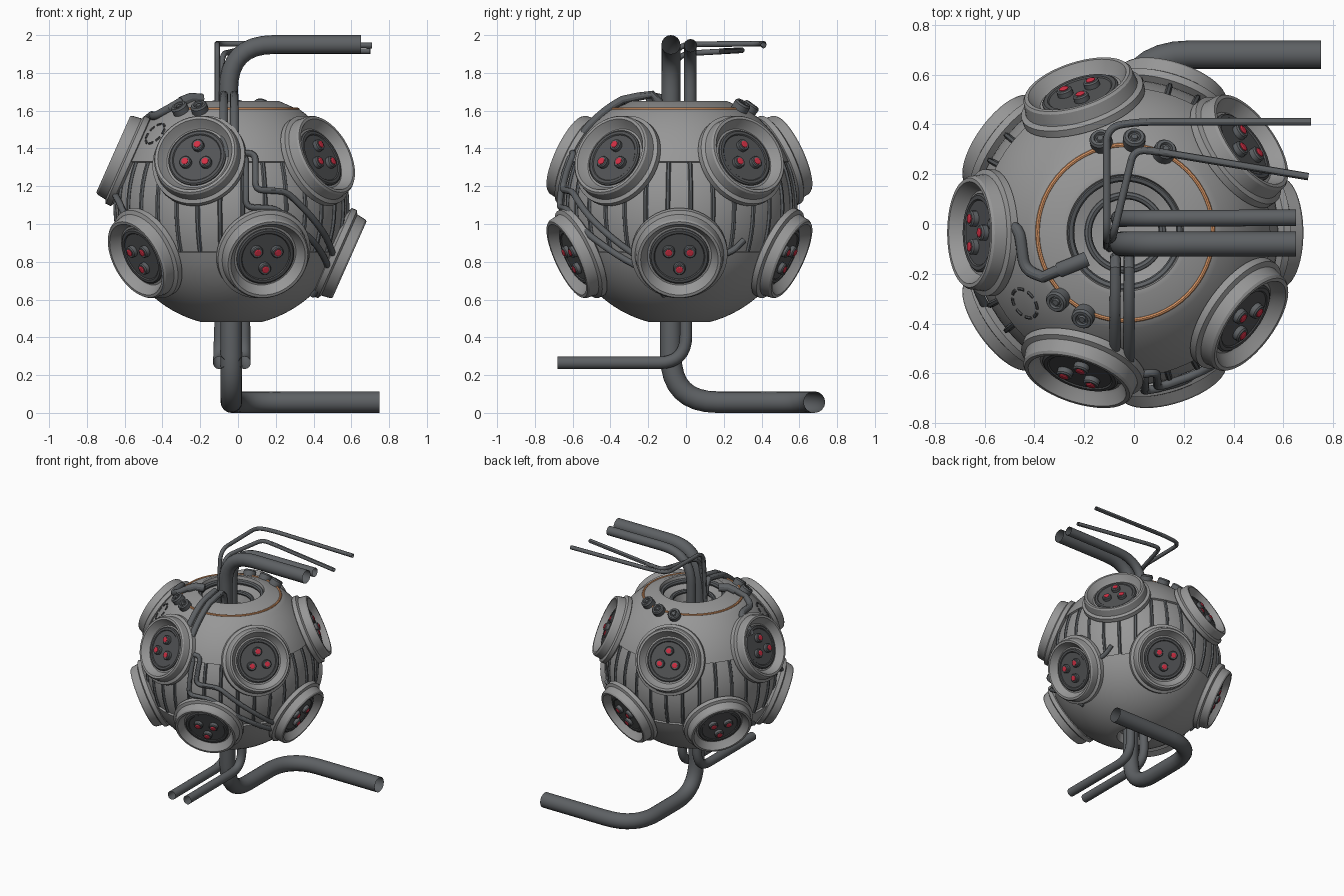
import bpy, bmesh
from math import sin, cos, pi, radians, sqrt, asin
from mathutils import Vector, Matrix

cube = bpy.data.objects.get("Cube")
if cube:
    bpy.data.objects.remove(cube)

C = Vector((-0.035, -0.035, 1.09))   # centre of the sphere
R = 0.63


def material(name, rgb):
    m = bpy.data.materials.new(name)
    m.use_nodes = True
    m.diffuse_color = (*rgb, 1)
    m.node_tree.nodes["Principled BSDF"].inputs["Base Color"].default_value = (*rgb, 1)
    return m


BODY = material("hull grey", (0.31, 0.31, 0.31))
PIPE = material("pipe grey", (0.11, 0.118, 0.126))
PLATE = material("plate grey", (0.085, 0.088, 0.092))
ORANGE = material("orange trim", (0.75, 0.33, 0.14))
RED = material("red lamp", (0.65, 0.03, 0.06))


def smooth(ob):
    bpy.ops.object.select_all(action="DESELECT")
    bpy.context.view_layer.objects.active = ob
    ob.select_set(True)
    bpy.ops.object.shade_smooth_by_angle(angle=radians(30))


def lathe(name, profile, mat, matrix, segs=40):
    """Turn a (radius, height) profile around the local z axis."""
    bm = bmesh.new()
    rings = []
    for r, z in profile:
        if r == 0:
            rings.append([bm.verts.new((0, 0, z))] * segs)
        else:
            rings.append([bm.verts.new((r * cos(2 * pi * i / segs), r * sin(2 * pi * i / segs), z))
                          for i in range(segs)])
    for a, b in zip(rings, rings[1:]):
        for i in range(segs):
            j = (i + 1) % segs
            bm.faces.new(list(dict.fromkeys((a[i], a[j], b[j], b[i]))))
    bmesh.ops.recalc_face_normals(bm, faces=bm.faces)
    me = bpy.data.meshes.new(name)
    bm.to_mesh(me)
    bm.free()
    me.materials.append(mat)
    ob = bpy.data.objects.new(name, me)
    ob.matrix_world = matrix
    bpy.context.collection.objects.link(ob)
    smooth(ob)
    return ob


def fillet(pts, rad, steps=8):
    """Round the inner corners of a path."""
    pts = [Vector(p) for p in pts]
    out = [pts[0]]
    for a, b, c in zip(pts, pts[1:], pts[2:]):
        d = min(rad, (a - b).length * 0.49, (c - b).length * 0.49)
        s, e = b + (a - b).normalized() * d, b + (c - b).normalized() * d
        for i in range(steps + 1):
            t = i / steps
            out.append(s * (1 - t) ** 2 + b * 2 * t * (1 - t) + e * t * t)
    return out + [pts[-1]]


def tube(name, pts, r, mat=PIPE, bend=0.0, caps=False, res=4):
    """Round pipe along a path."""
    path = fillet(pts, bend) if bend else pts
    cu = bpy.data.curves.new(name, "CURVE")
    cu.dimensions = "3D"
    cu.bevel_depth = r
    cu.bevel_resolution = res
    cu.use_fill_caps = caps
    sp = cu.splines.new("POLY")
    sp.points.add(len(path) - 1)
    for p, v in zip(sp.points, path):
        p.co = (*v, 1)
    cu.materials.append(mat)
    ob = bpy.data.objects.new(name, cu)
    bpy.context.collection.objects.link(ob)
    bpy.ops.object.select_all(action="DESELECT")
    bpy.context.view_layer.objects.active = ob
    ob.select_set(True)
    bpy.ops.object.convert(target="MESH")
    smooth(bpy.context.object)


def direction(az, el):
    return Vector((cos(el) * cos(az), cos(el) * sin(az), sin(el)))


def hug(pts, lift, bend=0.04):
    """Lay a path on the sphere."""
    f, out = fillet(pts, bend, 4), []
    for a, b in zip(f, f[1:]):
        n = max(1, int((b - a).length / 0.05))
        out += [a.lerp(b, i / n) for i in range(n)]
    return [C + (p - C).normalized() * (R + lift) for p in out + [f[-1]]]


def front(x, z):
    return Vector((x, C.y - sqrt(max(0, R * R - (x - C.x) ** 2 - (z - C.z) ** 2)), z))


def above(x, y):
    return Vector((x, y, C.z + sqrt(R * R - (x - C.x) ** 2 - (y - C.y) ** 2)))


def facing(n):
    """Matrix at the sphere centre with local z along n and local y upward."""
    east = Vector((0, 0, 1)).cross(n).normalized()
    return Matrix.Translation(C) @ Matrix((east, n.cross(east), n)).transposed().to_4x4()


# Hull: sphere with a recessed middle band, top crater and bottom socket
def arc(e0, e1, n, rad):
    return [(rad * cos(e0 + (e1 - e0) * i / n), rad * sin(e0 + (e1 - e0) * i / n)) for i in range(n + 1)]


band = asin(0.24 / R)
hull = [(0, -0.54), (0.12, -0.54), (0.13, -0.61)]
hull += arc(-asin(0.61 / R), -band, 14, R) + arc(-band, band, 12, R - 0.015)
hull += arc(band, asin(0.515 / R), 12, R)
hull += [(0.345, 0.52), (0.255, 0.56), (0.235, 0.56), (0.22, 0.5), (0.16, 0.48), (0.14, 0.40), (0, 0.38)]
lathe("hull", hull, BODY, Matrix.Translation(C), 72)


def ring(name, r, z, t, mat):
    prof = [(r + t * cos(a * pi / 4), z + t * sin(a * pi / 4)) for a in range(9)]
    lathe(name, prof, mat, Matrix.Translation(C), 64)


ring("orange_trim_ring", 0.352, 0.517, 0.009, ORANGE)
ring("crater_outer_ring", 0.225, 0.52, 0.02, PIPE)
ring("crater_inner_ring", 0.15, 0.475, 0.016, PIPE)

# Ribs across the band
for k in range(32):
    az = 2 * pi * (k + 0.5) / 32
    tube("band_rib", [C + direction(az, band * (i / 4 - 1)) * (R - 0.013) for i in range(9)],
         0.012, caps=True, res=1)

# Ten round lamp pods in two staggered rows
rim = [(0.18, 0.55), (0.255, 0.585), (0.255, 0.615), (0.235, 0.625), (0.228, 0.675), (0.22, 0.685),
       (0.205, 0.685), (0.18, 0.645), (0.17, 0.634), (0, 0.634)]
plate = [(0.158, 0.63), (0.158, 0.642), (0.15, 0.648), (0.135, 0.648), (0.13, 0.643), (0, 0.643)]
knob = [(0.032, 0), (0.032, 0.022), (0.027, 0.028), (0, 0.028)]
lamp = [(0.019, 0.02), (0.019, 0.031), (0.014, 0.034), (0, 0.034)]
for row in (1, -1):
    for k in range(5):
        az = radians(72 * k + (36 if row > 0 else 0))
        m = facing(direction(az, row * radians(24)))
        lathe("pod_rim", rim, BODY, m, 48)
        lathe("pod_plate", plate, PLATE, m, 40)
        for j in range(3):
            a = row * pi / 2 + j * 2 * pi / 3
            at = m @ Matrix.Translation((0.065 * cos(a), 0.065 * sin(a), 0.642))
            lathe("pod_knob", knob, PIPE, at, 20)
            lathe("pod_lamp", lamp, RED, at, 16)

# Pipes out of the top
tube("top_main_pipe", [(-0.05, -0.08, 1.46), (-0.05, -0.08, 1.95), (0.65, -0.08, 1.95)], 0.05, bend=0.26, res=6)
tube("top_second_pipe", [(-0.06, 0.022, 1.46), (-0.06, 0.022, 1.945), (0.65, 0.025, 1.945)], 0.034, bend=0.26, res=5)
tube("top_thin_pipe_long", [(-0.11, -0.09, 1.46), (-0.11, -0.06, 1.95), (-0.11, 0.39, 1.955),
                            (0.02, 0.41, 1.955), (0.71, 0.41, 1.945)], 0.015, bend=0.09)
tube("top_thin_pipe_short", [(-0.1, -0.1, 1.46), (-0.085, -0.05, 1.9), (0.0, 0.3, 1.92),
                             (0.1, 0.29, 1.92), (0.70, 0.19, 1.915)], 0.015, bend=0.08)

# Pipes out of the bottom
tube("bottom_main_pipe", [(-0.035, -0.08, 0.56), (-0.035, -0.08, 0.057), (-0.035, 0.68, 0.057),
                          (0.75, 0.68, 0.057)], 0.057, bend=0.26, res=6)
for x in (-0.1, 0.035):
    tube("bottom_thin_pipe", [(x * 0.9, 0.0, 0.56), (x, 0.0, 0.265), (x, -0.68, 0.265)], 0.033, bend=0.26, res=5)

# Twin cables from the crater, under a pod, stepping down the front
for x, steps in ((-0.075, [(0.04, 1.36), (0.04, 1.09), (0.2, 1.08), (0.41, 0.89)]),
                 (-0.02, [(0.09, 1.37), (0.09, 1.18), (0.25, 1.17), (0.45, 0.95)])):
    over = hug([above(x, -0.33), above(x, -0.56), front(x + 0.02, 1.34)], 0.012)
    tube("crater_cable", [Vector((x, -0.135, 1.58)), Vector((x, -0.145, 1.65)),
                          Vector((x, -0.18, 1.685)), Vector((x, -0.25, 1.675))] + over, 0.022)
    tail = [C + direction(radians(-22 if x < -0.05 else -12), radians(-30)) * R,
            C + direction(radians(-10), radians(-47)) * R]
    tube("front_step_cable", hug([front(-0.05, steps[0][1])] + [front(*s) for s in steps] + tail, 0.008),
         0.017, caps=True)

# Cable from the left-hand edge pod up to the crater
loop = hug([above(-0.56, 0), above(-0.45, -0.01), above(-0.43, -0.18), above(-0.36, -0.21)], 0.012, 0.06)
tube("shoulder_cable", loop + [Vector((-0.29, -0.18, 1.655)), Vector((-0.24, -0.16, 1.665))], 0.023)
tube("shoulder_cable_plug", [(-0.3, -0.185, 1.645), (-0.25, -0.165, 1.665), (-0.19, -0.14, 1.66)],
     0.03, caps=True)


# Short links between pods
def link(*angles):
    tube("pod_link", hug([C + direction(radians(a), radians(e)) * R for a, e in angles], 0.006), 0.017, caps=True)


link((188, 8), (200, 3), (210, -6))
link((18, -24), (28, -22), (34, -16))
link((172, -30), (180, -34))

# Round caps around the crater
cap = [(0.045, -0.01), (0.045, 0.03), (0.038, 0.04), (0.026, 0.04), (0.022, 0.03), (0.016, 0.03), (0.012, 0.038), (0, 0.038)]
for x, y in ((-0.13, 0.325), (0, 0.33), (0.12, 0.285), (-0.3, -0.3), (-0.2, -0.365)):
    n = (above(x, y) - C).normalized()
    lathe("round_cap", cap, PIPE, facing(n) @ Matrix.Translation((0, 0, R)), 24)

# Ring of vent slits on the shoulder
m = facing((above(-0.44, -0.32) - C).normalized())
for k in range(8):
    slit = [m @ Vector((0.065 * cos(a), 0.065 * sin(a), R - 0.003))
            for a in (2 * pi * k / 8 + t * 0.16 for t in range(4))]
    tube("vent_slit", slit, 0.007, PLATE, caps=True, res=1)
